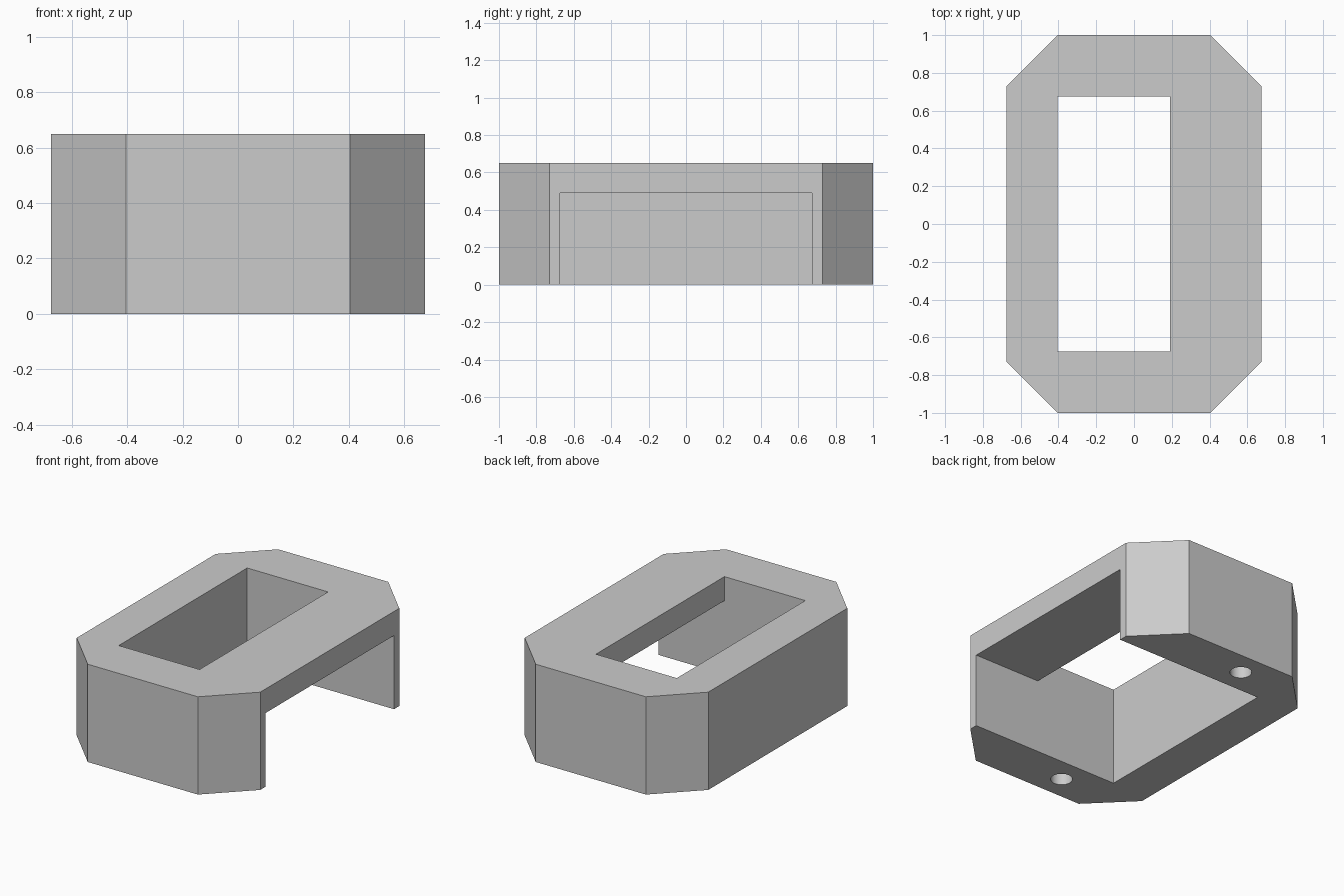
import bpy
import bmesh

default = bpy.data.objects.get("Cube")
if default:
    bpy.data.objects.remove(default, do_unlink=True)

HALF_X, HALF_Y, HEIGHT = 0.675, 1.0, 0.65
CHAMFER = 0.27
INNER_X, INNER_Y = -0.405, 0.675   # inner faces of the back wall and end walls
WINDOW_X = 0.19                    # far edge of the top window
ROOF_Z = 0.49                      # underside of the top plate
OVER = 0.1                         # cutter overshoot

grey = bpy.data.materials.new("light grey")
grey.use_nodes = True
colour = (0.6, 0.6, 0.6, 1)
grey.diffuse_color = colour
grey.node_tree.nodes["Principled BSDF"].inputs["Base Color"].default_value = colour


def prism(name, outline, z0, z1):
    """Extrude a flat outline from z0 up to z1."""
    bm = bmesh.new()
    face = bm.faces.new([bm.verts.new((x, y, z0)) for x, y in outline])
    top = bmesh.ops.extrude_face_region(bm, geom=[face])["geom"]
    verts = [v for v in top if isinstance(v, bmesh.types.BMVert)]
    bmesh.ops.translate(bm, verts=verts, vec=(0, 0, z1 - z0))
    bmesh.ops.recalc_face_normals(bm, faces=bm.faces)
    mesh = bpy.data.meshes.new(name)
    bm.to_mesh(mesh)
    bm.free()
    mesh.materials.append(grey)
    obj = bpy.data.objects.new(name, mesh)
    bpy.context.collection.objects.link(obj)
    return obj


def rectangle(x0, x1, y):
    return [(x0, -y), (x1, -y), (x1, y), (x0, y)]


def cut(body, cutter):
    """Subtract the cutter from the body, then discard it."""
    cutter.hide_render = True
    mod = body.modifiers.new("cut", 'BOOLEAN')
    mod.operation = 'DIFFERENCE'
    mod.solver = 'EXACT'
    mod.object = cutter
    bpy.context.view_layer.objects.active = body
    bpy.ops.object.modifier_apply(modifier=mod.name)
    bpy.data.objects.remove(cutter, do_unlink=True)


# Housing: block with chamfered vertical corners
cx, cy = HALF_X - CHAMFER, HALF_Y - CHAMFER
quarter = [(HALF_X, cy), (cx, HALF_Y)]
outline = (quarter + [(-x, y) for x, y in reversed(quarter)]
           + [(-x, -y) for x, y in quarter]
           + [(x, -y) for x, y in reversed(quarter)])
housing = prism("housing", outline, 0, HEIGHT)

# Cavity, open at the bottom and on one side
cut(housing, prism("cavity_cutter",
                   rectangle(INNER_X, HALF_X + OVER, INNER_Y), -OVER, ROOF_Z))

# Window through the top plate
cut(housing, prism("window_cutter",
                   rectangle(INNER_X, WINDOW_X, INNER_Y), ROOF_Z - OVER, HEIGHT + OVER))

# Blind screw holes in the feet
for y in (-0.84, 0.84):
    depth = 0.4
    bpy.ops.mesh.primitive_cylinder_add(vertices=32, radius=0.066, depth=2 * depth,
                                        location=(-0.135, y, 0))
    hole = bpy.context.object
    hole.data.materials.append(grey)
    cut(housing, hole)

# Round the shading of the holes only
bpy.ops.object.select_all(action='DESELECT')
housing.select_set(True)
bpy.context.view_layer.objects.active = housing
bpy.ops.object.shade_smooth_by_angle(angle=0.5)
